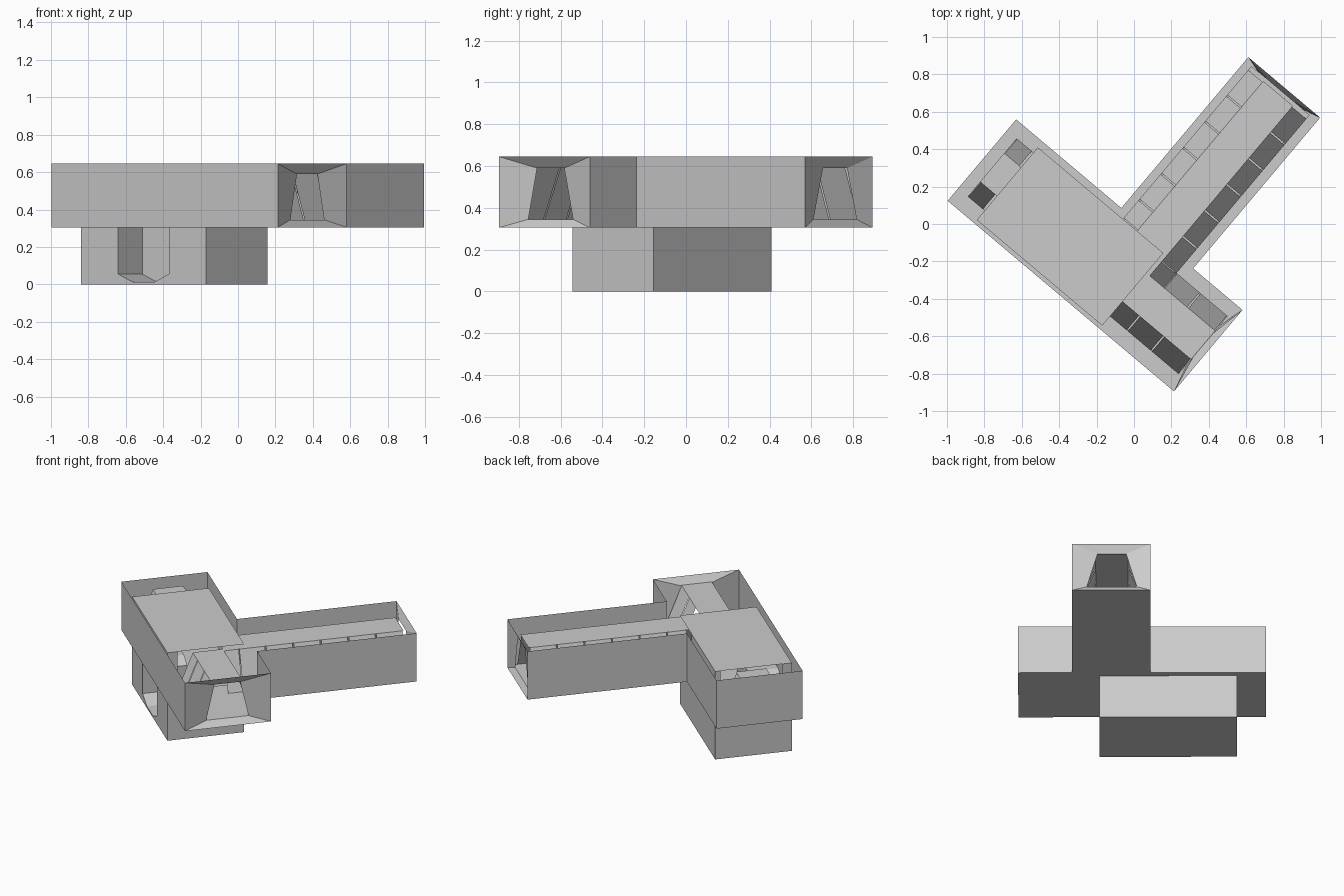
import bpy, bmesh, math

if "Cube" in bpy.data.objects:
    bpy.data.objects.remove(bpy.data.objects["Cube"])

TURN = math.radians(-40.1)          # whole building is turned about z
Z0, Z1 = 0.305, 0.645               # outer hull bottom and top
ZF, ZC, ZR = 0.345, 0.60, 0.62      # corridor floor, corridor ceiling, room roof


def make(name, polys):
    """Sheet mesh from polygons given in the building's own (s, t, z) axes."""
    bm = bmesh.new()
    for p in polys:
        bm.faces.new([bm.verts.new(v) for v in p])
    bmesh.ops.remove_doubles(bm, verts=bm.verts, dist=0.0005)
    bmesh.ops.recalc_face_normals(bm, faces=bm.faces)
    me = bpy.data.meshes.new(name)
    bm.to_mesh(me)
    bm.free()
    ob = bpy.data.objects.new(name, me)
    ob.rotation_euler.z = TURN
    bpy.context.collection.objects.link(ob)
    return ob


def wall(a, b, z0, z1):
    return [(*a, z0), (*b, z0), (*b, z1), (*a, z1)]


def flat(s0, s1, t0, t1, z):
    return [(s0, t0, z), (s1, t0, z), (s1, t1, z), (s0, t1, z)]


# outer hull: open-topped T with two open ends
T = [(-0.842, -0.547), (0.74, -0.547), (0.74, 0.022), (0.395, 0.022),
     (0.395, 1.076), (-0.107, 1.076), (-0.107, 0.022), (-0.842, 0.022)]
hull = [[(s, t, Z0) for s, t in T]]
for i in range(8):
    if i not in (1, 4):
        hull.append(wall(T[i], T[(i + 1) % 8], Z0, Z1))
make("outer_hull", hull)


# funnel-shaped frames that narrow each open end to a trapezoid doorway
def funnel(name, place, w0, w1, mid, low, high, outer, inner):
    big = [(w0, Z0), (w1, Z0), (w1, Z1), (w0, Z1)]
    small = [(mid - low, ZF), (mid + low, ZF), (mid + high, 0.59), (mid - high, 0.59)]
    polys = []
    for i in range(4):
        j = (i + 1) % 4
        polys.append([place(outer, *big[i]), place(outer, *big[j]),
                      place(inner, *small[j]), place(inner, *small[i])])
    make(name, polys)


def along_s(d, w, z):
    return (d, w, z)


def along_t(d, w, z):
    return (w, d, z)


funnel("side_end_frame", along_s, -0.547, 0.022, -0.257, 0.14, 0.085, 0.74, 0.70)
funnel("branch_end_frame", along_t, -0.107, 0.395, 0.14, 0.16, 0.09, 1.076, 1.05)


# sloping corridor walls made of separate panels
def panels(name, place, cuts, low, high, gap=0.004):
    polys = []
    for a, b in zip(cuts, cuts[1:]):
        a, b = a + gap, b - gap
        polys.append([place(a, low, ZF), place(b, low, ZF),
                      place(b, high, ZC), place(a, high, ZC)])
    make(name, polys)


steps = [0.117 + 0.182 * i for i in range(6)]
panels("branch_left_panels", along_t, [-0.015] + steps, -0.063, 0.037)
panels("branch_right_panels", along_t, [-0.06] + steps, 0.343, 0.243)
panels("stub_back_panels", along_s, [0.343, 0.508, 0.70], -0.054, -0.157)
panels("stub_front_panels", along_s, [0.215, 0.34, 0.508, 0.70], -0.46, -0.357)
panels("nub_back_panel", along_s, [-0.775, -0.665], -0.054, -0.157)
panels("nub_front_panel", along_s, [-0.775, -0.665], -0.46, -0.357)
make("corner_panel", [[(0.343, -0.06, ZF), (0.343, -0.157, ZF),
                       (0.243, -0.157, ZC), (0.243, -0.06, ZC)]])

# corridor ceilings and floors
make("corridor_ceilings", [flat(0.037, 0.243, -0.157, 1.03, ZC),
                           flat(0.215, 0.70, -0.357, -0.157, ZC),
                           flat(-0.775, -0.655, -0.357, -0.157, ZC)])
make("corridor_floors", [flat(-0.063, 0.343, -0.02, 1.05, ZF),
                         flat(0.215, 0.70, -0.46, -0.054, ZF),
                         flat(-0.775, -0.655, -0.46, -0.054, ZF)])

# two-storey room: roof, base and walls with gaps at the corridors
S0, S1, T0, T1 = -0.657, 0.22, -0.525, -0.018
room = [flat(S0, S1, T0, T1, ZR), flat(S0, S1, T0, T1, 0.0),
        wall((S1, T0), (S1, T1), 0, ZF), wall((S0, T0), (S0, T1), 0, ZF),
        wall((S0, T1), (S1, T1), 0, ZF), wall((S0, T1), (-0.063, T1), ZF, ZR)]
for s in (S0, S1):
    room.append(wall((s, T0), (s, -0.46), ZF, ZR))
room.append(wall((S0, -0.054), (S0, T1), ZF, ZR))

# recessed doorway in the room's front wall, mirrored about its centre
C, DEEP = (S0 + S1) / 2, T0 + 0.2
edge = [(0, 0.012), (0.075, 0.012), (0.177, 0.055), (0.177, 0.39), (0.1, 0.43), (0, 0.43)]
half = (S1 - S0) / 2
recess = []
for m in (-1, 1):
    rim = edge + [(0, ZR), (half, ZR), (half, 0), (0, 0)]
    room.append([(C + m * w, T0, z) for w, z in rim])
    for (w, z), (v, y) in zip(edge, edge[1:]):
        recess.append([(C + m * w, T0, z), (C + m * v, T0, y),
                       (C + m * v, DEEP, y), (C + m * w, DEEP, z)])
    recess.append([(C + m * w, DEEP, z) for w, z in edge])
make("room_shell", room)
make("room_doorway", recess)
